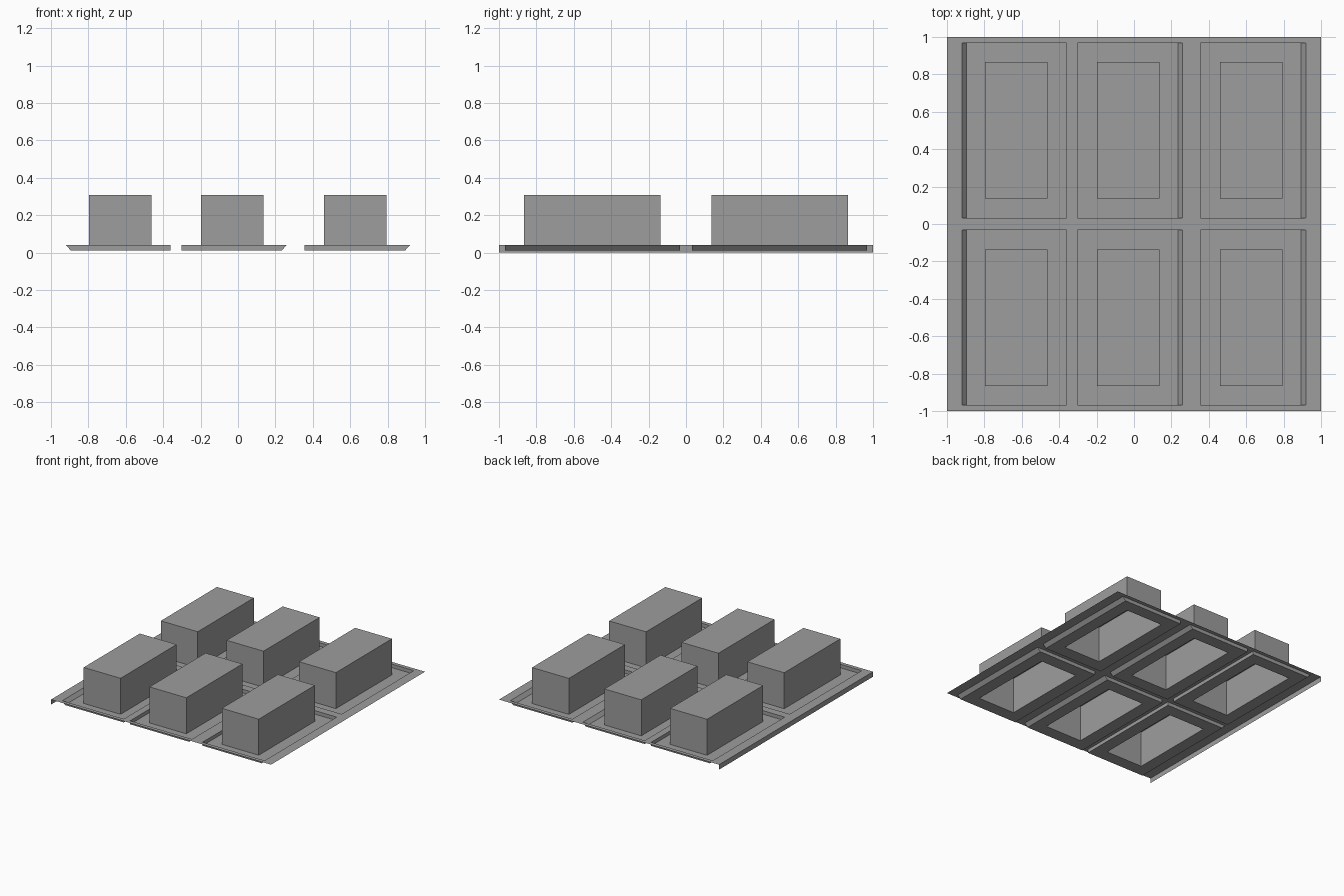
import bpy
import bmesh

if "Cube" in bpy.data.objects:
    bpy.data.objects.remove(bpy.data.objects["Cube"])

TOP, FLOOR, ROOF = 0.041, 0.012, 0.308
# per column: recess rim left/right, floor left/right, block left/right
COLS = [
    dict(rim=(-0.92, -0.36), floor=(-0.895, -0.36), block=(-0.797, -0.462)),
    dict(rim=(-0.303, 0.26), floor=(-0.303, 0.235), block=(-0.199, 0.136)),
    dict(rim=(0.355, 0.92), floor=(0.355, 0.894), block=(0.459, 0.794)),
]
ROWS = [dict(rim=(-0.968, -0.032), block=(-0.865, -0.137)),
        dict(rim=(0.032, 0.968), block=(0.137, 0.865))]

grey = bpy.data.materials.new("dark_grey")
grey.diffuse_color = (0.34, 0.34, 0.34, 1)
grey.use_nodes = True
grey.node_tree.nodes["Principled BSDF"].inputs["Base Color"].default_value = grey.diffuse_color


def make(name, quads):
    bm = bmesh.new()
    for q in quads:
        bm.faces.new([bm.verts.new(p) for p in q])
    bmesh.ops.remove_doubles(bm, verts=bm.verts, dist=1e-5)
    me = bpy.data.meshes.new(name)
    bm.to_mesh(me)
    bm.free()
    me.materials.append(grey)
    ob = bpy.data.objects.new(name, me)
    bpy.context.collection.objects.link(ob)
    return ob


def loop(xs, ys, z):
    (a, b), (c, d) = xs, ys
    return [(a, c, z), (b, c, z), (b, d, z), (a, d, z)]


def bridge(low, high):
    # four quads joining two rectangles
    return [[low[i], low[(i + 1) % 4], high[(i + 1) % 4], high[i]] for i in range(4)]


# street sheet: a grid with the recess cells left open
gx = [-1] + [v for c in COLS for v in c["rim"]] + [1]
gy = [-1] + [v for r in ROWS for v in r["rim"]] + [1]
make("street_sheet", [loop(gx[i:i + 2], gy[j:j + 2], TOP)
                      for i in range(len(gx) - 1) for j in range(len(gy) - 1)
                      if not (i % 2 and j % 2)])

# drop edge along the left side
make("left_edge", [[(-1, 1, 0), (-1, -1, 0), (-1, -1, TOP), (-1, 1, TOP)]])

for i, c in enumerate(COLS):
    for j, r in enumerate(ROWS):
        tag = f"_{i + 1}_{j + 1}"
        rim = loop(c["rim"], r["rim"], TOP)
        base = loop(c["floor"], r["rim"], FLOOR)
        foot = loop(c["block"], r["block"], FLOOR)
        roof = loop(c["block"], r["block"], ROOF)
        # sunken plot: curb walls and a floor frame around the open footprint
        make("plot" + tag, bridge(rim, base) + bridge(base, foot))
        # building shell, open underneath
        make("building" + tag, bridge(foot, roof) + [roof])
